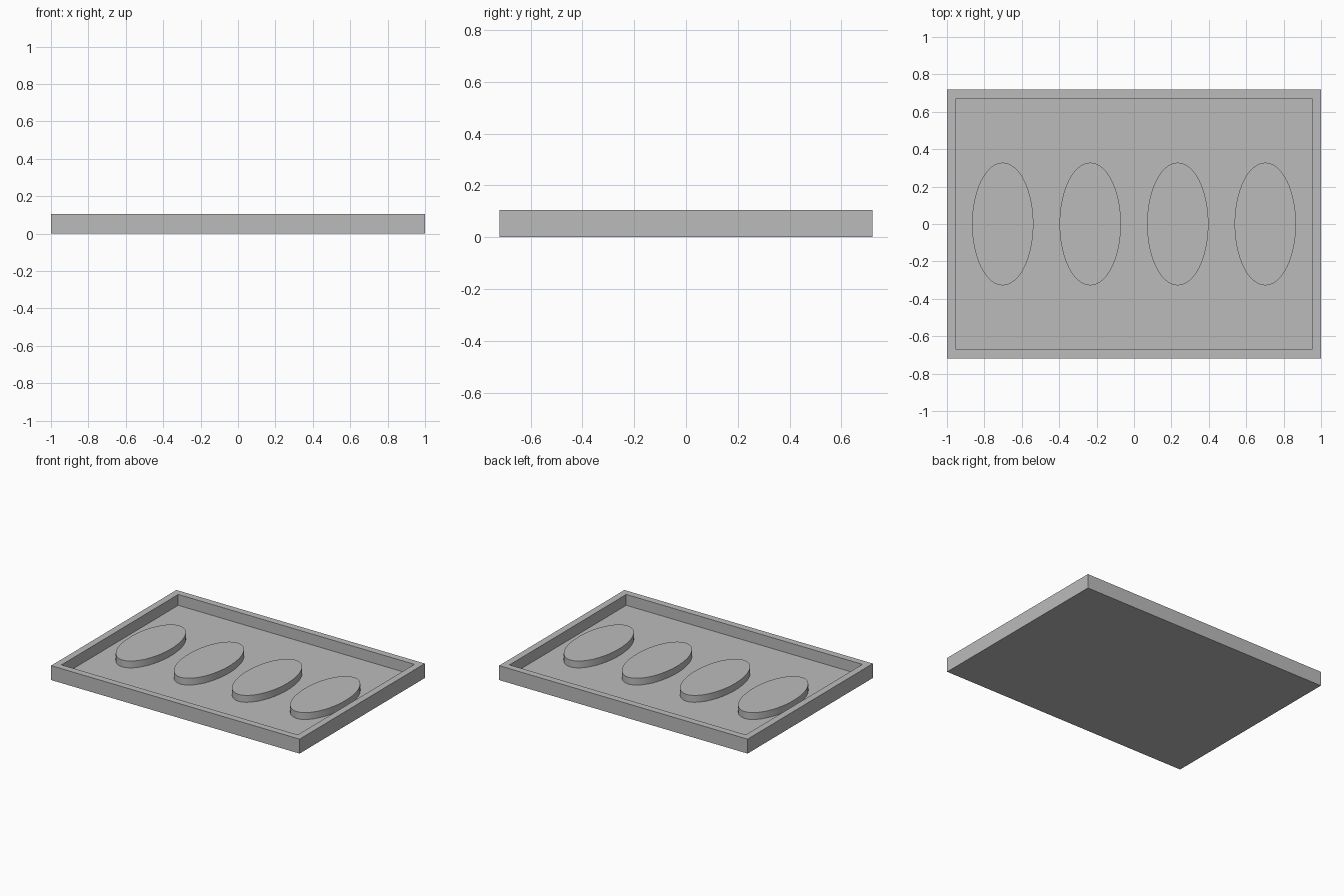
import bpy
import bmesh
from math import radians
from mathutils import Matrix

cube = bpy.data.objects.get("Cube")
if cube:
    bpy.data.objects.remove(cube, do_unlink=True)

WIDTH, DEPTH, HEIGHT = 2.0, 1.44, 0.105
RIM, FLOOR = 0.07, 0.026
PAD_TOP, PAD_SINK = 0.076, 0.01
PAD_RX, PAD_RY, PAD_SPACING = 0.164, 0.328, 0.468

grey = bpy.data.materials.new("plain grey")
grey.use_nodes = True
color = (0.5, 0.5, 0.5, 1)
grey.diffuse_color = color
grey.node_tree.nodes["Principled BSDF"].inputs["Base Color"].default_value = color


def add_object(name, bm):
    mesh = bpy.data.meshes.new(name)
    bm.to_mesh(mesh)
    bm.free()
    mesh.materials.append(grey)
    obj = bpy.data.objects.new(name, mesh)
    bpy.context.collection.objects.link(obj)
    return obj


# Tray: a block whose top is inset for the rim, then pushed down to the floor
bm = bmesh.new()
bmesh.ops.create_cube(bm, size=1, matrix=Matrix.Translation((0, 0, HEIGHT / 2))
                      @ Matrix.Diagonal((WIDTH, DEPTH, HEIGHT, 1)))
top = max(bm.faces, key=lambda f: f.calc_center_median().z)
bmesh.ops.inset_region(bm, faces=[top], thickness=RIM)
floor = bmesh.ops.extrude_discrete_faces(bm, faces=[top])["faces"][0]
bmesh.ops.translate(bm, verts=floor.verts, vec=(0, 0, FLOOR - HEIGHT))
bmesh.ops.recalc_face_normals(bm, faces=bm.faces)
add_object("tray", bm)

# Row of four raised oval pads, set slightly into the floor
pad_bottom = FLOOR - PAD_SINK
for i in range(4):
    bm = bmesh.new()
    bmesh.ops.create_cone(bm, cap_ends=True, segments=72, radius1=1, radius2=1, depth=1,
                          matrix=Matrix.Diagonal((PAD_RX, PAD_RY, PAD_TOP - pad_bottom, 1)))
    pad = add_object(f"oval_pad_{i + 1}", bm)
    pad.location = ((i - 1.5) * PAD_SPACING, 0, (PAD_TOP + pad_bottom) / 2)
    bpy.ops.object.select_all(action="DESELECT")
    pad.select_set(True)
    bpy.context.view_layer.objects.active = pad
    bpy.ops.object.shade_smooth_by_angle(angle=radians(30))
